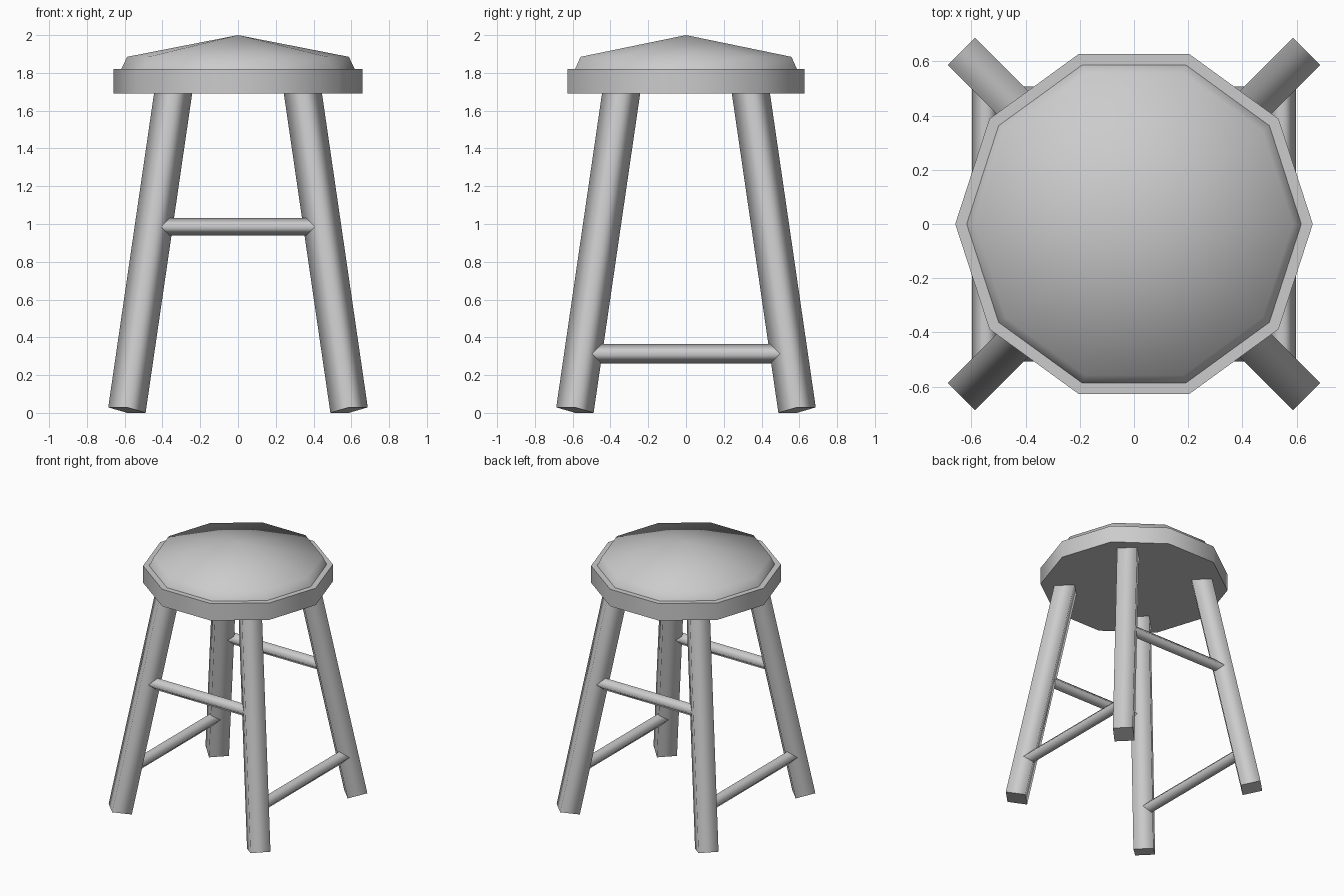
import bpy
import bmesh
import math
from mathutils import Vector

cube = bpy.data.objects.get("Cube")
if cube:
    bpy.data.objects.remove(cube, do_unlink=True)

grey = bpy.data.materials.new("plain grey")
grey.use_nodes = True
colour = (0.6, 0.6, 0.6, 1)
grey.diffuse_color = colour
grey.node_tree.nodes["Principled BSDF"].inputs["Base Color"].default_value = colour


def loft(name, rings, tip=None):
    """Skin a stack of rings; sides are smooth and end caps flat."""
    bm = bmesh.new()
    rows = [[bm.verts.new(p) for p in ring] for ring in rings]
    n = len(rows[0])
    bm.faces.new(rows[0])
    for low, high in zip(rows, rows[1:]):
        for i in range(n):
            j = (i + 1) % n
            bm.faces.new((low[i], low[j], high[j], high[i])).smooth = True
    if tip:
        top = bm.verts.new(tip)
        for i in range(n):
            bm.faces.new((rows[-1][i], rows[-1][(i + 1) % n], top)).smooth = True
    else:
        bm.faces.new(rows[-1])
    bmesh.ops.recalc_face_normals(bm, faces=bm.faces)
    mesh = bpy.data.meshes.new(name)
    bm.to_mesh(mesh)
    bm.free()
    mesh.materials.append(grey)
    obj = bpy.data.objects.new(name, mesh)
    bpy.context.collection.objects.link(obj)


def decagon(radius, z):
    angles = [math.tau * i / 10 for i in range(10)]
    return [(radius * math.cos(a), radius * math.sin(a), z) for a in angles]


def rod(name, start, end, radius, roll):
    """Four-sided rod with ends square to its axis."""
    start, end = Vector(start), Vector(end)
    axis = (end - start).normalized()
    side = axis.cross(Vector((0, 0, 1))).normalized()
    up = side.cross(axis)
    turns = [roll + math.pi / 2 * i for i in range(4)]
    around = [radius * (math.cos(a) * side + math.sin(a) * up) for a in turns]
    loft(name, [[p + o for o in around] for p in (start, end)])


# Seat board and domed cushion
loft("seat", [decagon(0.66, 1.69), decagon(0.66, 1.82)])
loft("cushion", [decagon(0.62, 1.815), decagon(0.587, 1.885)], tip=(0, 0, 2))

# Splayed legs
for sx, side_name in ((1, "left"), (-1, "right")):
    for sy, end_name in ((-1, "front"), (1, "back")):
        rod(f"{end_name}_{side_name}_leg",
            (sx * 0.588, sy * 0.588, 0.015), (sx * 0.335, sy * 0.335, 1.75),
            0.1, math.pi / 4)

# High rungs at front and back, low rungs at the sides
for s, end_name, side_name in ((-1, "front", "right"), (1, "back", "left")):
    rod(f"{end_name}_rung", (-0.45, s * 0.46, 0.985), (0.45, s * 0.46, 0.985), 0.047, 0)
    rod(f"{side_name}_rung", (s * 0.546, -0.546, 0.313), (s * 0.546, 0.546, 0.313), 0.052, 0)
